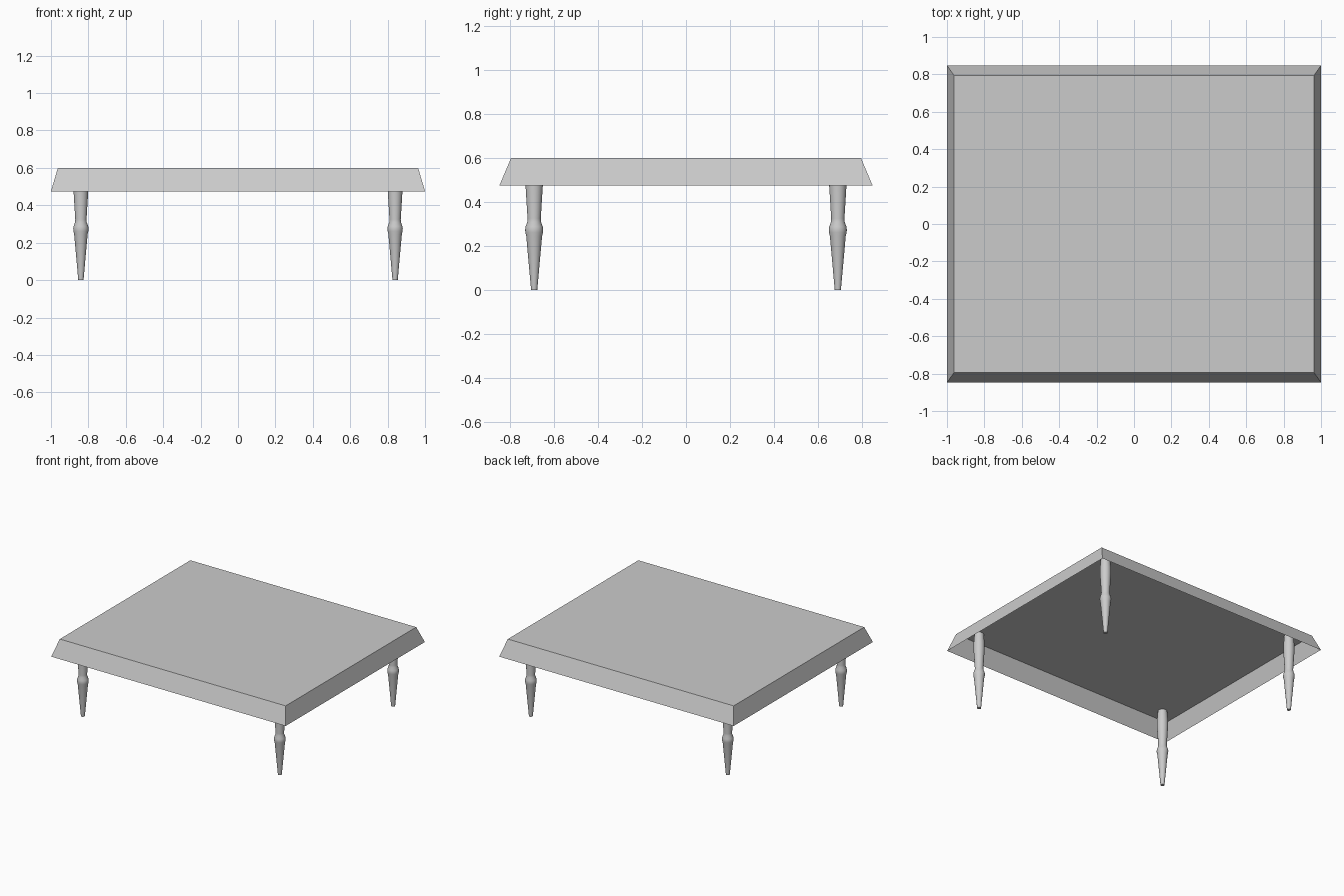
import bpy
import bmesh
import math

cube = bpy.data.objects.get("Cube")
if cube:
    bpy.data.objects.remove(cube, do_unlink=True)

# One plain grey for the whole table
GREY = (0.6, 0.6, 0.6, 1.0)
grey = bpy.data.materials.new("plain grey")
grey.use_nodes = True
grey.diffuse_color = GREY
grey.node_tree.nodes["Principled BSDF"].inputs["Base Color"].default_value = GREY

TOP_Z, RIM_Z = 0.6, 0.475


def add_object(name, bm):
    bmesh.ops.recalc_face_normals(bm, faces=bm.faces)
    mesh = bpy.data.meshes.new(name)
    bm.to_mesh(mesh)
    bm.free()
    mesh.materials.append(grey)
    obj = bpy.data.objects.new(name, mesh)
    bpy.context.collection.objects.link(obj)
    return obj


def rectangle(bm, x, y, z):
    return [bm.verts.new((sx * x, sy * y, z))
            for sx, sy in ((-1, -1), (1, -1), (1, 1), (-1, 1))]


# Table top: a flat panel with a flared skirt, open underneath
bm = bmesh.new()
upper = rectangle(bm, 0.963, 0.795, TOP_Z)
lower = rectangle(bm, 1.0, 0.848, RIM_Z)
bm.faces.new(upper)
for i in range(4):
    j = (i + 1) % 4
    bm.faces.new((lower[i], lower[j], upper[j], upper[i]))
add_object("table_top", bm)

# Turned leg outline: radius and height, from the foot to the panel
LEG = [(0, 0), (0.014, 0), (0.036, 0.245), (0.040, 0.262), (0.041, 0.275),
       (0.039, 0.288), (0.031, 0.31), (0.030, 0.325), (0.039, 0.47),
       (0.039, 0.52), (0.033, 0.598)]


def add_leg(name, x, y):
    bm = bmesh.new()
    verts = [bm.verts.new((r, 0, z)) for r, z in LEG]
    edges = [bm.edges.new(pair) for pair in zip(verts, verts[1:])]
    bmesh.ops.spin(bm, geom=verts + edges, cent=(0, 0, 0), axis=(0, 0, 1),
                   angle=math.tau, steps=24)
    bmesh.ops.remove_doubles(bm, verts=bm.verts, dist=0.0005)
    leg = add_object(name, bm)
    leg.location = (x, y, 0)
    bpy.ops.object.select_all(action="DESELECT")
    leg.select_set(True)
    bpy.context.view_layer.objects.active = leg
    bpy.ops.object.shade_smooth_by_angle(angle=math.radians(50))


# Four legs, one near each corner
for end, sy in (("front", -1), ("back", 1)):
    for side, sx in (("right", -1), ("left", 1)):
        add_leg(f"{end}_{side}_leg", sx * 0.84, sy * 0.69)
